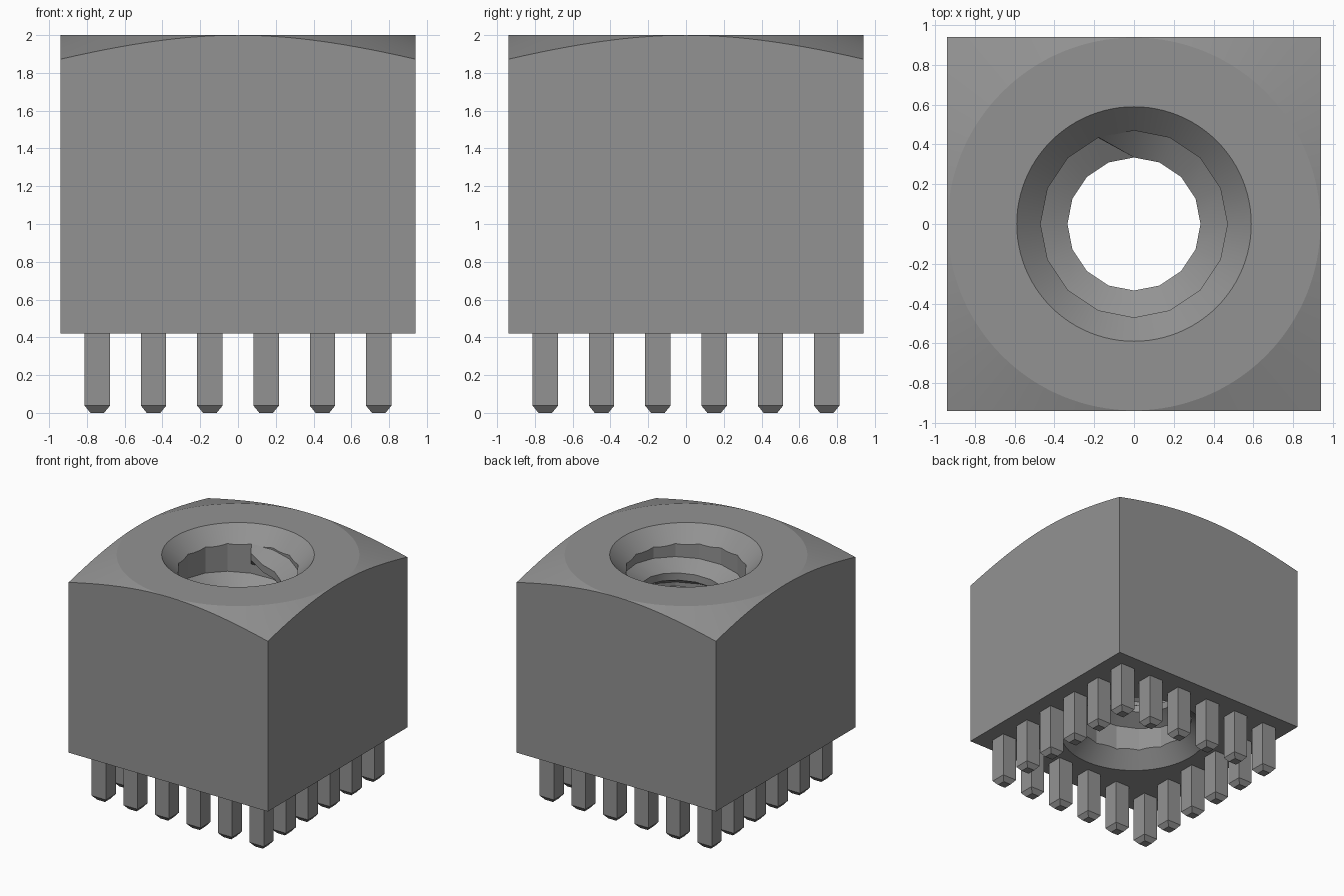
import bpy, bmesh, math

if "Cube" in bpy.data.objects:
    bpy.data.objects.remove(bpy.data.objects["Cube"])

grey = bpy.data.materials.new("mid grey")
grey.use_nodes = True
COLOUR = (0.29, 0.29, 0.29, 1)
grey.diffuse_color = COLOUR
grey.node_tree.nodes["Principled BSDF"].inputs["Base Color"].default_value = COLOUR

HALF, BASE, TOP = 0.94, 0.42, 2.0      # block half width, underside and top heights
MAJOR, MINOR, PITCH = 0.47, 0.335, 0.25  # thread radii and rise per turn


def make_object(name, bm):
    bmesh.ops.recalc_face_normals(bm, faces=bm.faces)
    mesh = bpy.data.meshes.new(name)
    bm.to_mesh(mesh)
    bm.free()
    mesh.materials.append(grey)
    ob = bpy.data.objects.new(name, mesh)
    bpy.context.collection.objects.link(ob)
    return ob


def loft(name, rings):
    """Closed solid skinned through rings of equal vertex count."""
    bm = bmesh.new()
    rows = [[bm.verts.new(p) for p in ring] for ring in rings]
    for a, b in zip(rows, rows[1:]):
        for i in range(len(a)):
            j = (i + 1) % len(a)
            bm.faces.new((a[i], a[j], b[j], b[i]))
    bm.faces.new(rows[0])
    bm.faces.new(rows[-1])
    return make_object(name, bm)


def lathe(name, profile, sides):
    angles = [2 * math.pi * i / sides for i in range(sides)]
    return loft(name, [[(r * math.cos(a), r * math.sin(a), z) for a in angles]
                       for r, z in profile])


def square(cx, cy, h, z):
    return [(cx + sx * h, cy + sy * h, z)
            for sx, sy in ((-1, -1), (1, -1), (1, 1), (-1, 1))]


def activate(ob):
    bpy.ops.object.select_all(action='DESELECT')
    ob.select_set(True)
    bpy.context.view_layer.objects.active = ob


def boolean(target, tool, operation):
    tool.hide_render = True
    mod = target.modifiers.new("cut", 'BOOLEAN')
    mod.operation, mod.solver, mod.object = operation, 'EXACT', tool
    activate(target)
    bpy.ops.object.modifier_apply(modifier=mod.name)
    bpy.data.objects.remove(tool)


def smooth(ob, degrees):
    activate(ob)
    bpy.ops.object.shade_smooth_by_angle(angle=math.radians(degrees))


# Square block with conically chamfered top corners
block = loft("nut_block", [square(0, 0, HALF, BASE), square(0, 0, HALF, 2.2)])
boolean(block, lathe("corner_chamfer", [(1.5, 0.2), (1.5, 1.817), (0.938, TOP)], 128),
        'INTERSECT')

# Sixteen-sided bore with a round countersink at each end
boolean(block, lathe("bore_cutter", [(MAJOR, 0.2), (MAJOR, 2.2)], 16), 'DIFFERENCE')
boolean(block, lathe("top_sink", [(0.45, TOP - 0.14), (0.64, TOP + 0.05)], 96),
        'DIFFERENCE')
boolean(block, lathe("bottom_sink", [(0.64, BASE - 0.05), (0.45, BASE + 0.14)], 96),
        'DIFFERENCE')
smooth(block, 15)

# Helical thread ridge, tapering into the bore wall at both ends
STEPS = 72
rings = []
for i in range(STEPS + 1):
    a = math.radians(112.5 + (i - STEPS) * 22.5)
    z = 1.77 + (i - STEPS) * PITCH / 16
    crest = MAJOR - 0.002 if i in (0, STEPS) else MINOR
    section = [(MAJOR + 0.003, -0.11), (crest, -0.031), (crest, 0.031), (MAJOR + 0.003, 0.11)]
    rings.append([(r * math.cos(a), r * math.sin(a), z + dz) for r, dz in section])
smooth(loft("internal_thread", rings), 30)

# Square pins with tapered tips around the edge of the underside
GRID = [(i - 2.5) * 0.298 for i in range(6)]
for i, x in enumerate(GRID):
    for j, y in enumerate(GRID):
        if i in (0, 5) or j in (0, 5):
            loft(f"pin_{i}_{j}", [square(x, y, 0.036, 0), square(x, y, 0.067, 0.038),
                                  square(x, y, 0.067, BASE + 0.01)])
